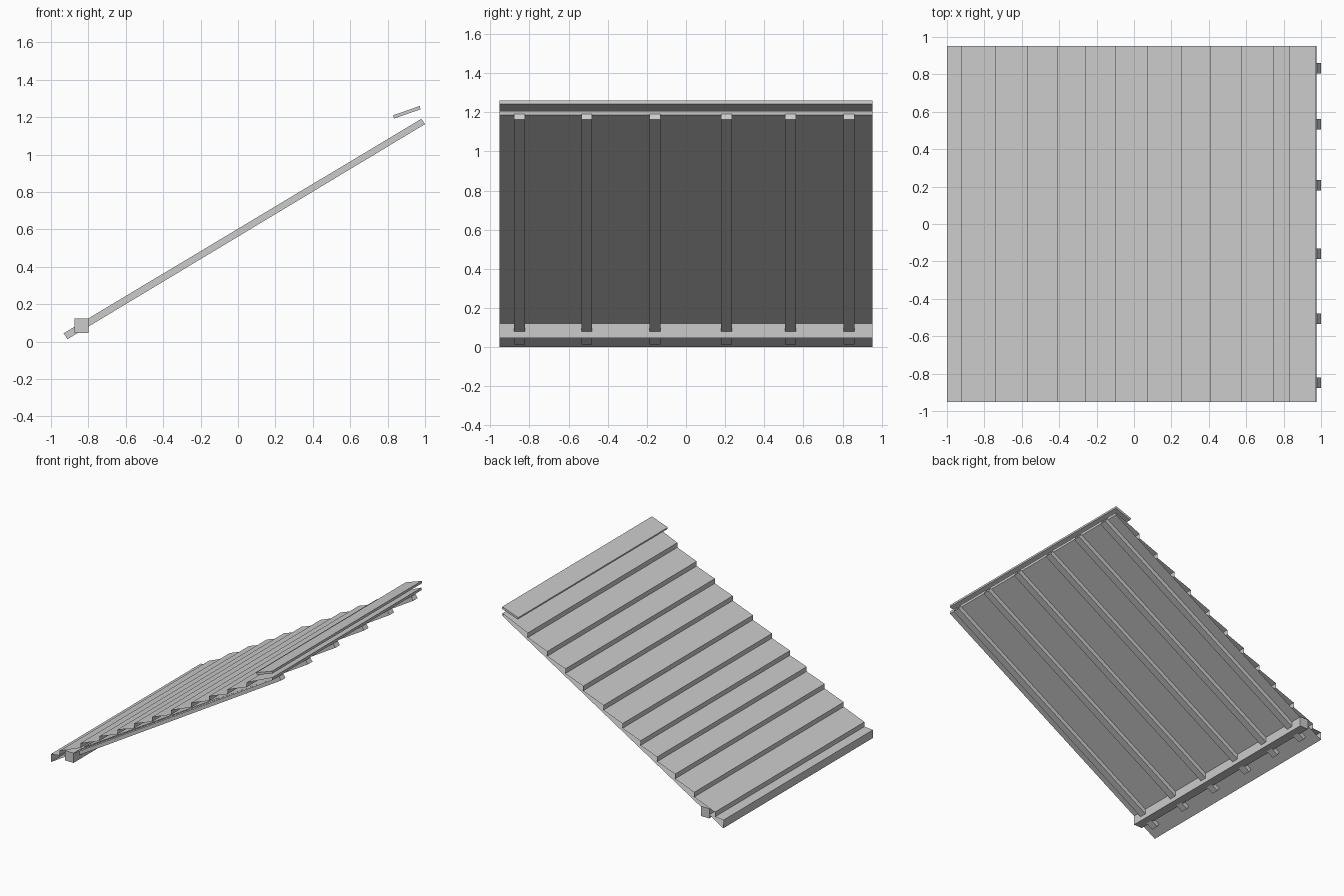
import bpy, bmesh

cube = bpy.data.objects.get("Cube")
if cube:
    bpy.data.objects.remove(cube, do_unlink=True)

mat = bpy.data.materials.new("light_grey")
mat.use_nodes = True
grey = (0.6, 0.6, 0.6, 1)
mat.diffuse_color = grey
mat.node_tree.nodes["Principled BSDF"].inputs["Base Color"].default_value = grey

HALF = 0.953      # half of the roof width
SLOPE = 0.598


def slope_z(x):
    """Height of the top of the rafters at x."""
    return 0.605 + SLOPE * x


def extrude_profile(name, points, y0, y1, caps=True):
    """Extrude a closed x-z outline along y, with or without end caps."""
    bm = bmesh.new()
    a = [bm.verts.new((x, y0, z)) for x, z in points]
    b = [bm.verts.new((x, y1, z)) for x, z in points]
    n = len(points)
    for i in range(n):
        j = (i + 1) % n
        bm.faces.new((a[i], a[j], b[j], b[i]))
    if caps:
        bm.faces.new(a)
        bm.faces.new(b)
    bmesh.ops.recalc_face_normals(bm, faces=bm.faces)
    mesh = bpy.data.meshes.new(name)
    bm.to_mesh(mesh)
    bm.free()
    mesh.materials.append(mat)
    obj = bpy.data.objects.new(name, mesh)
    bpy.context.collection.objects.link(obj)
    return obj


# Overlapping boards: flat underside, stepped top, open at both sides
edges = [-1, -0.925, -0.74, -0.57, -0.41, -0.26, -0.1,
         0.07, 0.25, 0.41, 0.572, 0.745, 0.972]
boards = [(edges[0], slope_z(edges[0]))]
for low, high in zip(edges, edges[1:]):
    boards.append((low, slope_z(low) + 0.058))
    boards.append((high, slope_z(high) + 0.02))
boards.append((edges[-1], slope_z(edges[-1])))
# level the lowest corner with the ground
boards[0] = (edges[0], 0.0)
extrude_profile("roof_boards", boards, -HALF, HALF, caps=False)

# Ridge board floating above the high end
ridge = [(0.835, 1.193), (0.975, 1.242), (0.972, 1.26), (0.829, 1.21)]
extrude_profile("ridge_board", ridge, -HALF, HALF)

# Rafters under the boards
rafter = [(-0.912, 0.013), (1.0, 1.163), (0.98, 1.191), (-0.932, 0.045)]
for i, y in enumerate([-0.85, -0.507, -0.158, 0.207, 0.533, 0.833]):
    extrude_profile(f"rafter_{i + 1}", rafter, y - 0.028, y + 0.028)

# Square beam at the low end
beam = [(-0.875, 0.046), (-0.8, 0.046), (-0.8, 0.125), (-0.875, 0.125)]
extrude_profile("eave_beam", beam, -HALF, HALF)
